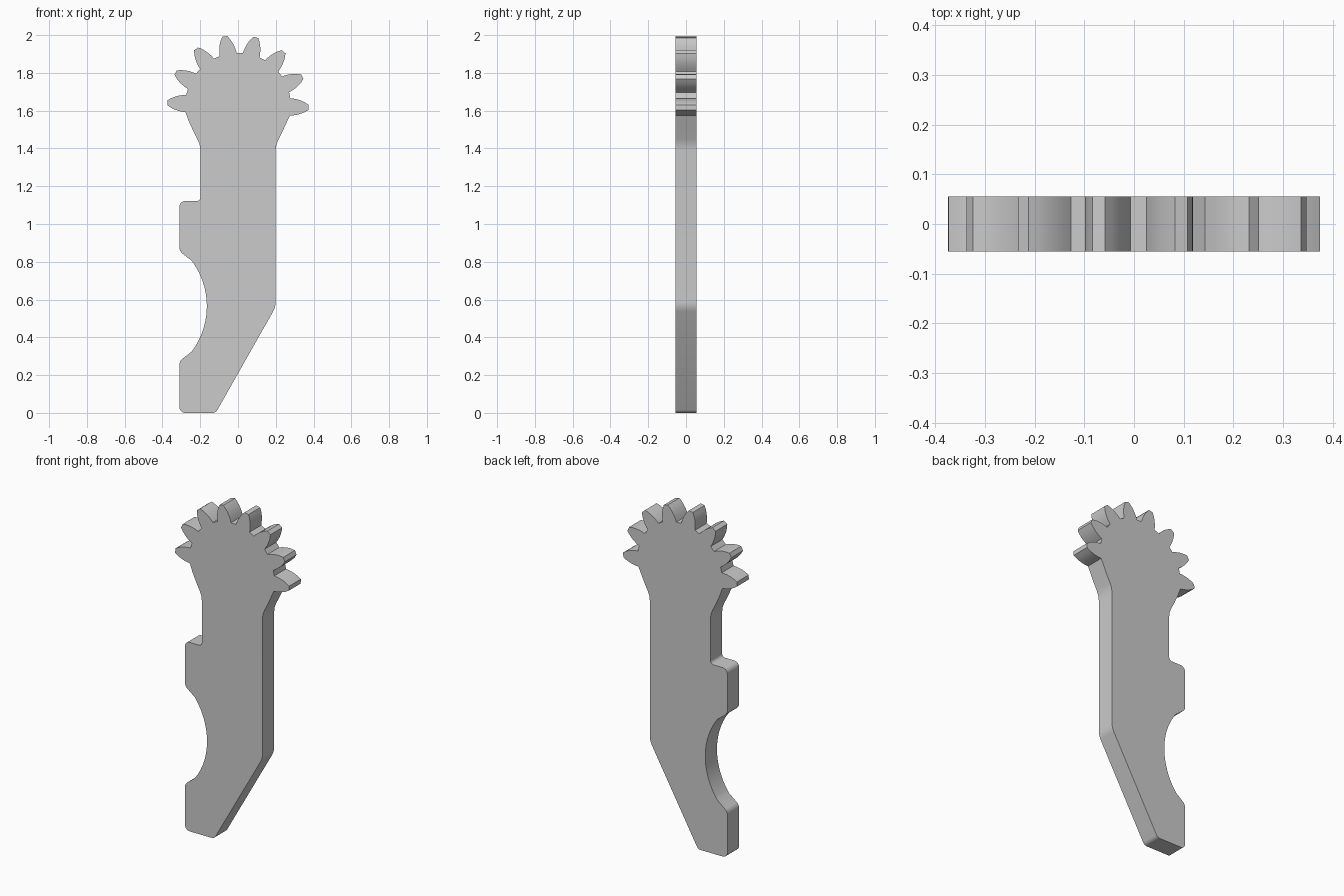
import bpy, bmesh
from math import radians, cos, sin, tan
from mathutils import Vector

old = bpy.data.objects.get("Cube")
if old:
    bpy.data.objects.remove(old)

THICKNESS = 0.11
HUB = Vector((0, 1.626))


def polar(centre, radius, degrees):
    a = radians(degrees)
    return centre + Vector((cos(a), sin(a))) * radius


def fillet(before, corner, after, radius, steps=5):
    """Round one corner of the outline with a tangent arc."""
    a, c, b = Vector(before), Vector(corner), Vector(after)
    u, v = (a - c).normalized(), (b - c).normalized()
    half = u.angle(v) / 2
    reach = radius / tan(half)
    centre = c + (u + v).normalized() * (radius / sin(half))
    start, end = c + u * reach - centre, c + v * reach - centre
    return [centre + start.lerp(end, i / steps).normalized() * radius
            for i in range(steps + 1)]


def tooth(degrees):
    """Curved gear tooth pointing along the given direction."""
    out = polar(Vector((0, 0)), 1, degrees)
    side = Vector((-out.y, out.x))
    flank = [(0.276, 0.046), (0.295, 0.044), (0.315, 0.040),
             (0.335, 0.034), (0.355, 0.025), (0.374, 0.013)]
    lower = [HUB + out * r - side * w for r, w in flank]
    upper = [HUB + out * r + side * w for r, w in reversed(flank)]
    return lower + upper


# Toothed head, counter-clockwise from the +x side
outline = []
for i in range(8):
    outline += tooth(-1.3 + 25.55 * i)

# Neck flaring into the shank on the -x side
neck = [(0.262, 1.548), (0.237, 1.492), (0.214, 1.448), (0.203, 1.42), (0.199, 1.39)]
outline += [Vector((-x, z)) for x, z in neck]

# Shoulder, with a rounded inside and outside corner
outline += fillet((-0.199, 1.39), (-0.199, 1.122), (-0.31, 1.122), 0.02)
outline += fillet((-0.199, 1.122), (-0.31, 1.122), (-0.31, 0.86), 0.03)

# Scooped recess between shoulder and foot
scoop = Vector((-0.565, 0.565))
arc = [polar(scoop, 0.4, 37 - 74 * i / 20) for i in range(21)]
outline += fillet((-0.31, 1.122), (-0.31, 0.856), arc[0], 0.04)
outline += arc
outline += fillet(arc[-1], (-0.31, 0.274), (-0.31, 0), 0.04)

# Foot and slanted back edge
outline += fillet((-0.31, 0.274), (-0.31, 0), (-0.118, 0), 0.03)
outline += fillet((-0.31, 0), (-0.118, 0), (0.199, 0.56), 0.03)
outline += fillet((-0.118, 0), (0.199, 0.56), (0.199, 1.39), 0.1)
outline += [Vector((x, z)) for x, z in reversed(neck)]

# Extrude the outline into a flat plate
bm = bmesh.new()
face = bm.faces.new([bm.verts.new((p.x, -THICKNESS / 2, p.y)) for p in outline])
extruded = bmesh.ops.extrude_face_region(bm, geom=[face], use_keep_orig=True)
moved = [g for g in extruded["geom"] if isinstance(g, bmesh.types.BMVert)]
bmesh.ops.translate(bm, verts=moved, vec=(0, THICKNESS, 0))
bmesh.ops.recalc_face_normals(bm, faces=bm.faces)
mesh = bpy.data.meshes.new("gear_lever")
bm.to_mesh(mesh)
bm.free()
lever = bpy.data.objects.new("gear_lever", mesh)
bpy.context.collection.objects.link(lever)

# Plain light grey material
colour = (0.6, 0.6, 0.6, 1)
grey = bpy.data.materials.new("light grey")
grey.use_nodes = True
grey.diffuse_color = colour
grey.node_tree.nodes["Principled BSDF"].inputs["Base Color"].default_value = colour
mesh.materials.append(grey)

# Smooth curved walls, crisp plate edges
bpy.ops.object.select_all(action="DESELECT")
lever.select_set(True)
bpy.context.view_layer.objects.active = lever
bpy.ops.object.shade_smooth_by_angle(angle=radians(30))
